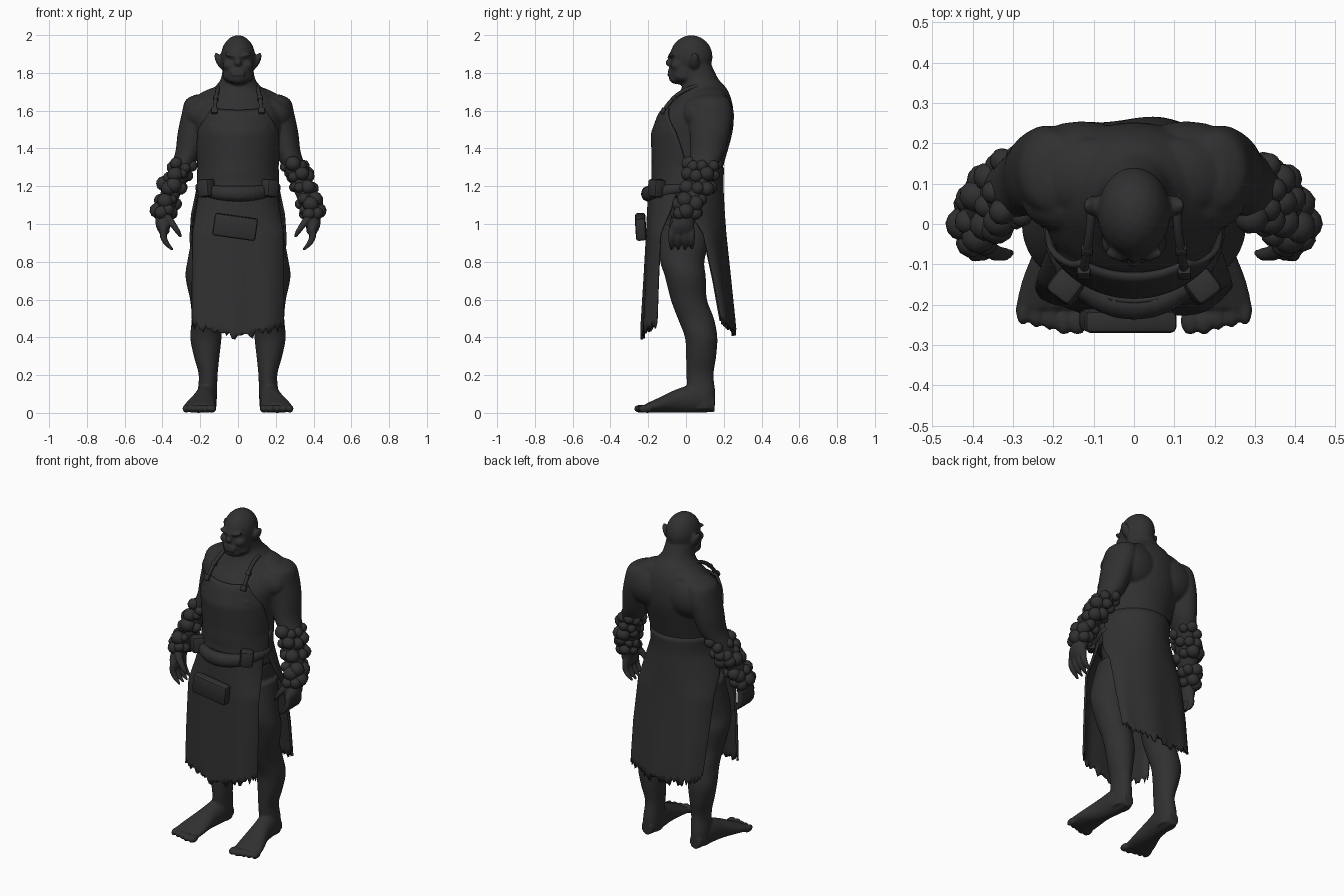
import bpy, bmesh, math, random
from mathutils import Vector, Matrix, Euler

random.seed(4)
if "Cube" in bpy.data.objects:
    bpy.data.objects.remove(bpy.data.objects["Cube"])

charcoal = bpy.data.materials.new("charcoal")
charcoal.use_nodes = True
charcoal.diffuse_color = (0.03, 0.03, 0.03, 1)
charcoal.node_tree.nodes["Principled BSDF"].inputs["Base Color"].default_value = (0.03, 0.03, 0.03, 1)


def finish(bm, name, angle=50):
    bmesh.ops.recalc_face_normals(bm, faces=bm.faces)
    me = bpy.data.meshes.new(name)
    bm.to_mesh(me)
    bm.free()
    ob = bpy.data.objects.new(name, me)
    bpy.context.collection.objects.link(ob)
    me.materials.append(charcoal)
    bpy.ops.object.select_all(action="DESELECT")
    ob.select_set(True)
    bpy.context.view_layer.objects.active = ob
    bpy.ops.object.shade_smooth_by_angle(angle=math.radians(angle))
    return ob


def fuse(ob, voxel, rounds):
    mod = ob.modifiers.new("fuse", "REMESH")
    mod.mode, mod.voxel_size, mod.use_smooth_shade = "VOXEL", voxel, True
    mod = ob.modifiers.new("soften", "SMOOTH")
    mod.factor, mod.iterations = .5, rounds


def spline(keys, t):
    """Catmull-Rom value at t along a list of tuples."""
    i = min(int(t), len(keys) - 2)
    f = t - i
    a, b, c, d = (keys[max(0, min(len(keys) - 1, j))] for j in range(i - 1, i + 3))
    return [q + 0.5 * f * (r - p + f * (2 * p - 5 * q + 4 * r - s + f * (3 * (q - r) + s - p)))
            for p, q, r, s in zip(a, b, c, d)]


def at_height(keys, z):
    """Linear blend of rows (z, ...) listed from the top down."""
    for a, b in zip(keys, keys[1:]):
        if z >= b[0]:
            f = min(1, max(0, (z - a[0]) / (b[0] - a[0])))
            return [p + (q - p) * f for p, q in zip(a, b)][1:]
    return keys[-1][1:]


def loft(bm, keys, side=1, along_y=False, n=24, steps=4):
    """Rings (x, y, z, rx, ry) joined to a closed skin; along_y swaps y and z."""
    rings = []
    for k in range((len(keys) - 1) * steps + 1):
        x, y, z, rx, ry = spline(keys, k / steps)
        ring = []
        for i in range(n):
            a = math.tau * i / n
            p = (side * (x + rx * math.cos(a)), y + ry * math.sin(a), z)
            ring.append(bm.verts.new((p[0], p[2], p[1]) if along_y else p))
        rings.append(ring)
    for r, s in zip(rings, rings[1:]):
        for i in range(n):
            bm.faces.new((r[i], r[(i + 1) % n], s[(i + 1) % n], s[i]))
    bm.faces.new(rings[0])
    bm.faces.new(rings[-1])


def ball(bm, loc, size, rot=(0, 0, 0), sub=3):
    m = Matrix.LocRotScale(Vector(loc), Euler(rot), Vector(size))
    bmesh.ops.create_icosphere(bm, subdivisions=sub, radius=1, matrix=m)


def box(name, loc, size, rot=(0, 0, 0), bevel=0.012):
    bm = bmesh.new()
    bmesh.ops.create_cube(bm, size=1, matrix=Matrix.LocRotScale(Vector(loc), Euler(rot), Vector(size)))
    bmesh.ops.bevel(bm, geom=bm.edges[:], offset=bevel, segments=2, affect="EDGES", profile=0.5)
    finish(bm, name, 40)


def sheet(name, point, nu, nv, thick):
    """Cloth from point(u, v), u in -1..1 and v in 0..1."""
    bm = bmesh.new()
    g = [[bm.verts.new(point(2 * i / nu - 1, j / nv)) for i in range(nu + 1)] for j in range(nv + 1)]
    for j in range(nv):
        for i in range(nu):
            bm.faces.new((g[j][i], g[j][i + 1], g[j + 1][i + 1], g[j + 1][i]))
    mod = finish(bm, name).modifiers.new("thickness", "SOLIDIFY")
    mod.thickness, mod.offset = thick, 0


def tube(name, pts, radius):
    cu = bpy.data.curves.new(name, "CURVE")
    cu.dimensions, cu.bevel_depth, cu.bevel_resolution, cu.use_fill_caps = "3D", radius, 2, True
    sp = cu.splines.new("BEZIER")
    sp.bezier_points.add(len(pts) - 1)
    for bp, p in zip(sp.bezier_points, pts):
        bp.co = p
        bp.handle_left_type = bp.handle_right_type = "AUTO"
    ob = bpy.data.objects.new(name, cu)
    cu.materials.append(charcoal)
    bpy.context.collection.objects.link(ob)


# Body: trunk, limbs and head fused into one skin
trunk = [(0, .02, .92, .19, .14), (0, .02, 1.05, .21, .165), (0, .005, 1.2, .2, .17),
         (0, .018, 1.3, .198, .178), (0, .04, 1.48, .22, .205), (0, .062, 1.58, .23, .19),
         (0, .09, 1.66, .2, .15), (0, .095, 1.72, .13, .118), (0, .075, 1.77, .09, .095),
         (0, .047, 1.85, .08, .085)]
arm = [(.175, .13, 1.685, .05, .06), (.2, .13, 1.655, .078, .1), (.215, .13, 1.58, .084, .115),
       (.24, .125, 1.48, .08, .106), (.262, .112, 1.38, .07, .092), (.3, .09, 1.3, .062, .075),
       (.342, .06, 1.2, .058, .068), (.378, .015, 1.1, .05, .058), (.392, -.005, 1.04, .044, .054),
       (.397, -.02, .99, .038, .064), (.39, -.025, .95, .026, .06)]
leg = [(.11, .01, 1.0, .12, .15), (.16, -.02, .82, .105, .12), (.174, -.003, .72, .104, .108),
       (.168, .015, .6, .086, .096), (.165, .052, .5, .08, .096), (.17, .08, .4, .083, .086),
       (.166, .08, .3, .068, .08), (.158, .074, .2, .05, .072), (.163, .082, .1, .052, .074),
       (.165, .085, .02, .05, .066)]
foot = [(.165, .045, .152, .035, .04), (.167, .075, .06, .055, .075), (.18, .065, -.04, .06, .064),
        (.198, .042, -.14, .08, .04), (.208, .025, -.21, .087, .025)]
bm = bmesh.new()
loft(bm, trunk, n=36)
for s in (1, -1):
    loft(bm, arm, s)
    loft(bm, leg, s)
    loft(bm, foot, s, along_y=True)
    for i in range(5):
        ball(bm, (s * (.14 + .034 * i), -.24 + .006 * i * (i > 1), .022),
             (.025 - .002 * i, .036, .022))
    for i in range(4):
        y = -.077 + .036 * i
        loft(bm, [(.393, y, .98, .018, .016), (.394, y, .93, .019, .017),
                  (.374, y, .89, .017, .015), (.345, y, .86 + .006 * (i == 3), .009, .009)], s, n=10)
    loft(bm, [(.38, -.05, 1.05, .024, .024), (.347, -.07, 1.0, .022, .021),
              (.32, -.075, .96, .017, .016), (.303, -.07, .93, .009, .009)], s, n=10)
    # Chest, upper chest, shoulder blade and shoulder slope
    ball(bm, (s * .09, -.065, 1.5), (.1, .085, .09))
    ball(bm, (s * .15, .06, 1.59), (.13, .085, .09), (0, s * .2, 0))
    ball(bm, (s * .13, .155, 1.57), (.15, .1, .13))
    ball(bm, (s * .12, .12, 1.668), (.13, .095, .055), (0, s * .3, 0))
    # Ear, cheek, jaw corner, brow and tusk
    ball(bm, (s * .098, .045, 1.862), (.019, .026, .05), (0, s * .45, 0))
    ball(bm, (s * .047, -.045, 1.84), (.034, .038, .03))
    ball(bm, (s * .046, -.015, 1.785), (.035, .05, .033))
    ball(bm, (s * .035, -.073, 1.892), (.038, .019, .012), (0, -s * .25, 0))
    ball(bm, (s * .028, -.088, 1.795), (.007, .01, .018))
ball(bm, (0, .028, 1.885), (.091, .113, .115))
ball(bm, (0, -.015, 1.81), (.08, .075, .075))
ball(bm, (0, -.045, 1.77), (.058, .045, .03))
ball(bm, (0, -.087, 1.853), (.019, .023, .018))
ball(bm, (0, -.08, 1.88), (.012, .018, .03))
ball(bm, (0, -.075, 1.812), (.038, .022, .01))
ball(bm, (0, -.078, 1.79), (.036, .022, .01))
for v in bm.verts:
    v.co.z = max(v.co.z, 0)
fuse(finish(bm, "body"), .0075, 3)

# Rocky growths around each forearm, in an elbow and a wrist cluster
arm_rows = [(z, x, y, rx, ry) for x, y, z, rx, ry in arm]
for s, name in ((1, "left"), (-1, "right")):
    bm = bmesh.new()
    for row, z in enumerate((1.31, 1.255, 1.2, 1.12, 1.065)):
        x, y, rx, ry = at_height(arm_rows, z)
        for i in range(7):
            a = math.tau * (i + .5 * (row % 2)) / 7 + random.uniform(-.2, .2)
            r = random.uniform(.03, .043) * (.75 if math.cos(a) < -.3 else 1)
            ball(bm, (s * (x + rx * .85 * math.cos(a)), y + ry * math.sin(a), z + random.uniform(-.015, .015)),
                 (r, r, r * 1.05), (a, row, i), 2)
    finish(bm, name + "_forearm_growths", 25)

# Apron bib following the chest
trunk_rows = [(z, y, rx, ry) for x, y, z, rx, ry in reversed(trunk)]
spread = [(1.6, .6), (1.56, .74), (1.48, 1.12), (1.35, 1.4), (1.1, 1.6)]


def bib(u, v):
    z = 1.6 - .48 * v
    cy, rx, ry = at_height(trunk_rows, z)
    a = u * at_height(spread, z)[0]
    crease = .005 * math.sin(v * 22 + 3 * u * u) * max(0, 2 * v - 1)
    return (rx + .012) * math.sin(a), cy - (ry + .014 + crease) * math.cos(a), z + .012 * u * u * (1 - v)


sheet("apron_bib", bib, 28, 30, .014)

# Torn skirt panels: rows of height, half width, centre y, curve depth
front_rows = [(1.2, .2, -.19, .17), (1.08, .218, -.2, .14), (.95, .238, -.205, .08),
              (.7, .241, -.218, .08), (.45, .241, -.232, .085)]
back_rows = [(1.3, .2, .195, .2), (1.2, .213, .192, .25), (1.05, .245, .2, .2),
             (.95, .252, .207, .135), (.7, .25, .232, .1), (.45, .238, .256, .075)]


def skirt(rows, hem, sag):
    def point(u, v):
        top = rows[0][0]
        tear = random.uniform(-.028, .028) * max(0, v * 6 - 5)
        z = top + (hem + sag * abs(u) - top) * v + tear
        w, cy, depth = at_height(rows, z)
        fold = .006 * v * math.sin(u * 9)
        return w * math.sin(u * 1.45), cy - math.copysign(depth, cy) * (1 - math.cos(u * 1.45)) + fold, z
    return point


sheet("front_skirt", skirt(front_rows, .395, .085), 44, 30, .012)
sheet("back_skirt", skirt(back_rows, .42, .07), 44, 30, .012)

# Rolled waist cloth
bm = bmesh.new()
for i in range(25):
    a = (i / 12 - 1) * 1.5
    c = math.cos(a)
    ball(bm, (.2 * math.sin(a), .005 - .207 * c, 1.195 - .035 * c),
         (.03, .026 + .012 * c, .028 + .016 * c), sub=2)
fuse(finish(bm, "waist_roll"), .008, 4)

for s, name in ((1, "left"), (-1, "right")):
    box(name + "_belt_pouch", (s * .168, -.155, 1.19), (.075, .075, .095), (0, s * .1, s * .65), .016)
    # Shoulder straps with buckles
    tube(name + "_strap", [(s * .125, -.125, 1.585), (s * .12, -.085, 1.645), (s * .11, -.02, 1.7),
                           (s * .105, .06, 1.728), (s * .1, .14, 1.722)], .011)
    box(name + "_strap_buckle", (s * .125, -.122, 1.6), (.034, .022, .035), (-.5, 0, 0), .006)
    box(name + "_strap_slider", (s * .117, -.065, 1.667), (.03, .022, .025), (-.8, 0, 0), .005)

# Large tilted front pocket
box("front_pocket", (-.015, -.24, .985), (.23, .055, .12), (.06, .14, 0), .014)
